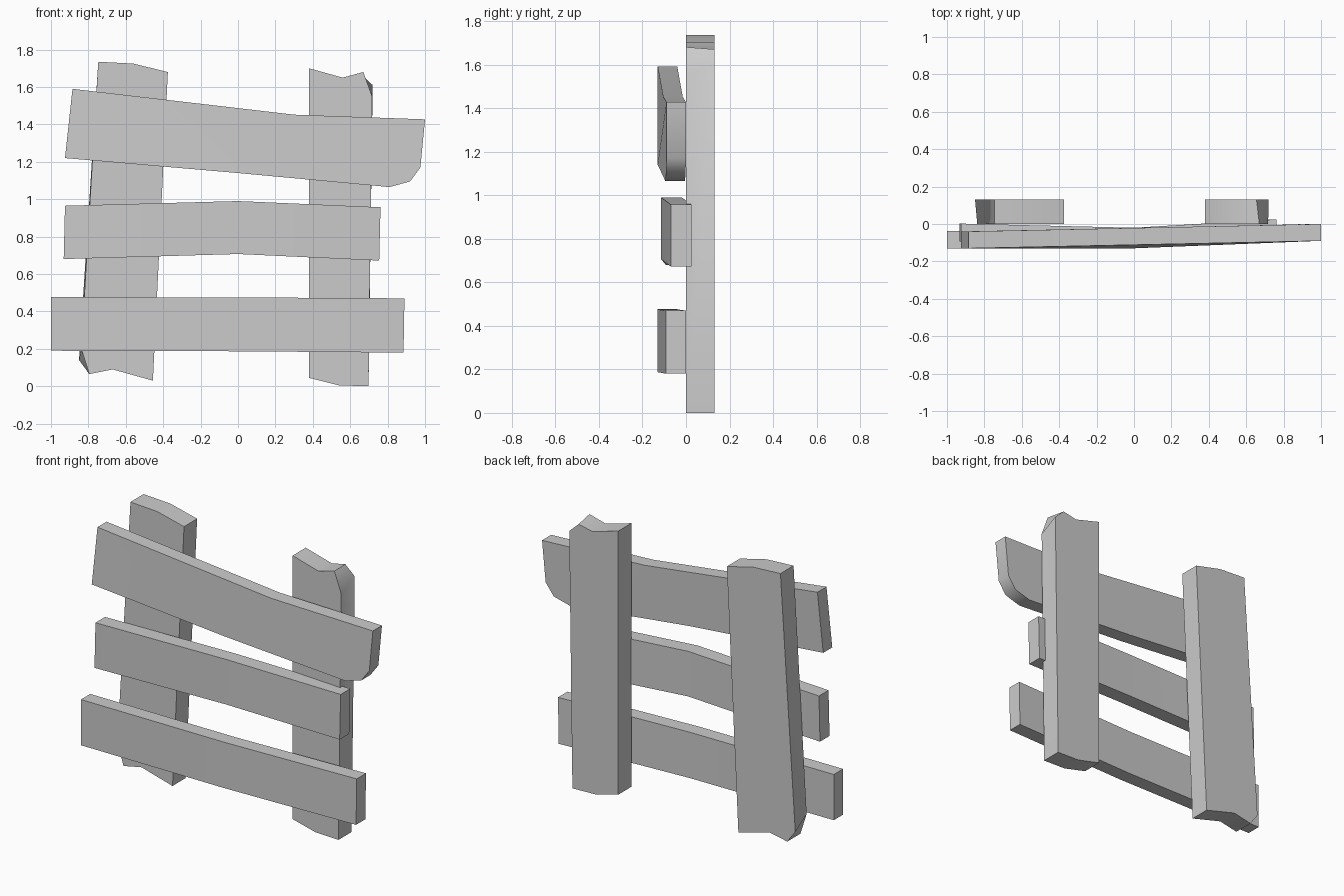
import bpy, bmesh, math

if "Cube" in bpy.data.objects:
    bpy.data.objects.remove(bpy.data.objects["Cube"])


def board(name, front, depth, back_moves=None, bend=None):
    """Thick board from a front outline of (x, y, z); some back points may shift."""
    back = [(x, y + depth, z) for x, y, z in front]
    for i, p in (back_moves or {}).items():
        back[i] = p
    bm = bmesh.new()
    f = [bm.verts.new(p) for p in front]
    b = [bm.verts.new(p) for p in back]
    n = len(f)
    caps = [(bm.faces.new(f), f), (bm.faces.new(b[::-1]), b)]
    for i in range(n):
        j = (i + 1) % n
        bm.faces.new((f[j], f[i], b[i], b[j]))
    # crease across the board where it bends
    if bend:
        for face, vs in caps:
            bmesh.utils.face_split(face, vs[bend[0]], vs[bend[1]])
    bmesh.ops.recalc_face_normals(bm, faces=bm.faces[:])
    mesh = bpy.data.meshes.new(name)
    bm.to_mesh(mesh)
    bm.free()
    ob = bpy.data.objects.new(name, mesh)
    bpy.context.collection.objects.link(ob)
    bpy.ops.object.select_all(action='DESELECT')
    bpy.context.view_layer.objects.active = ob
    ob.select_set(True)
    bpy.ops.object.shade_smooth_by_angle(angle=math.radians(40))
    return ob


# Upright posts with broken ends and one chipped corner each
board("left_post", [(-0.747, 0, 1.735), (-0.56, 0, 1.725), (-0.375, 0, 1.68),
                    (-0.455, 0, 0.03), (-0.67, 0, 0.09), (-0.795, 0, 0.065),
                    (-0.838, 0, 0.20)],
      0.13, {6: (-0.85, 0.13, 0.14)})
board("right_post", [(0.38, 0, 1.70), (0.56, 0, 1.65), (0.67, 0, 1.68),
                     (0.717, 0, 1.55), (0.698, 0, 0), (0.54, 0, 0.005),
                     (0.38, 0, 0.045)],
      0.13, {2: (0.655, 0.13, 1.67), 3: (0.72, 0.13, 1.61)})

# Cross planks, slightly bent
board("top_plank", [(-0.885, -0.13, 1.59), (0.30, -0.105, 1.452), (1.0, -0.09, 1.427),
                    (0.975, -0.09, 1.17), (0.92, -0.092, 1.095), (0.81, -0.095, 1.065),
                    (0, -0.13, 1.14), (-0.925, -0.13, 1.22)],
      0.09, bend=(1, 6))
board("middle_plank", [(-0.925, -0.093, 0.965), (0, -0.115, 0.99), (0.762, -0.07, 0.957),
                       (0.755, -0.07, 0.672), (0, -0.115, 0.707), (-0.932, -0.093, 0.68)],
      0.095, bend=(1, 4))
board("bottom_plank", [(-1.0, -0.13, 0.477), (0, -0.13, 0.475), (0.89, -0.093, 0.47),
                       (0.885, -0.093, 0.18), (0, -0.13, 0.187), (-1.0, -0.13, 0.19)],
      0.092, bend=(1, 4))
